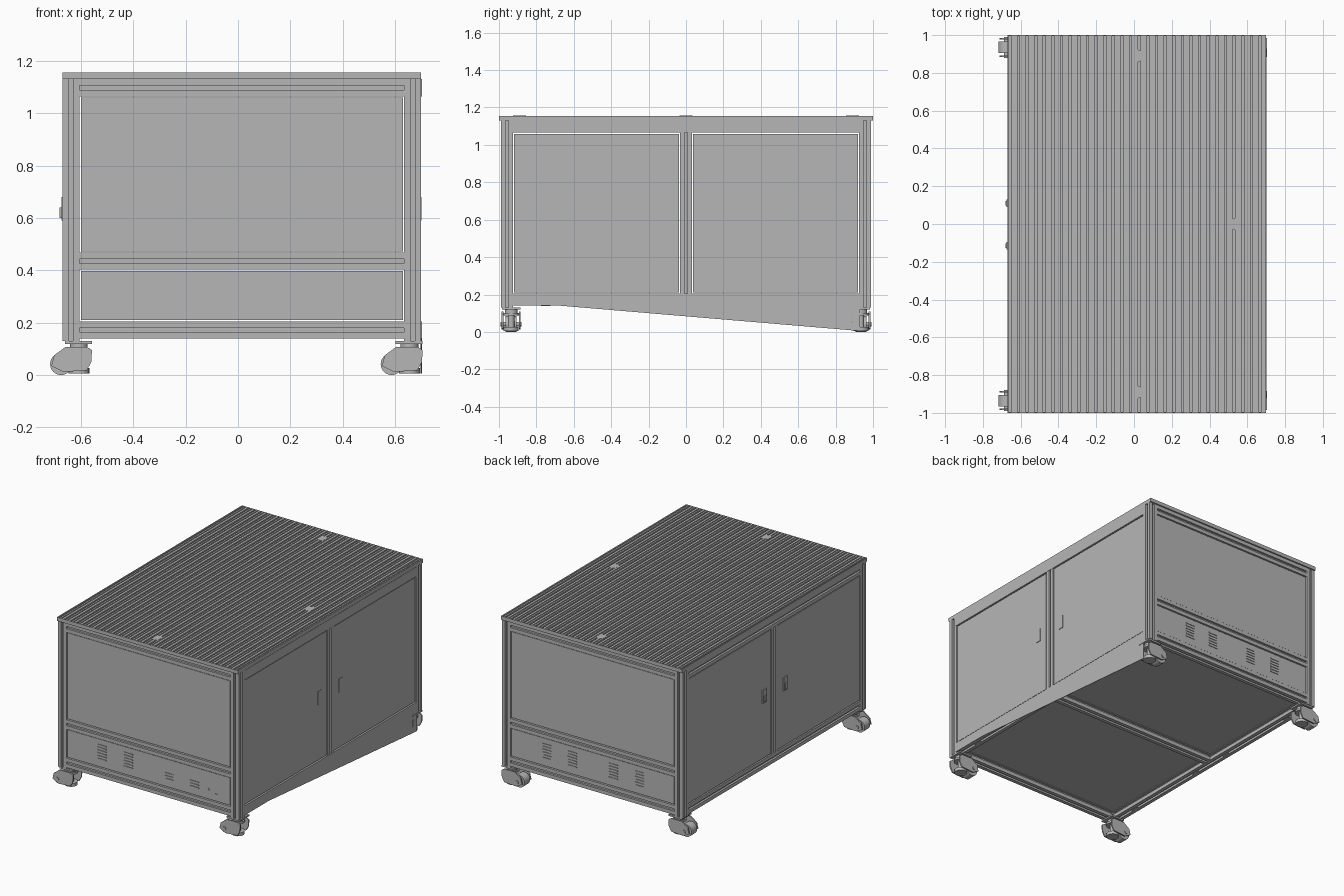
import bpy
import bmesh
from math import pi, cos, sin
from mathutils import Matrix, Vector

cube = bpy.data.objects.get("Cube")
if cube:
    bpy.data.objects.remove(cube, do_unlink=True)

grey = bpy.data.materials.new("plain grey")
grey.use_nodes = True
GREY = (0.47, 0.47, 0.47, 1)
grey.diffuse_color = GREY
grey.node_tree.nodes["Principled BSDF"].inputs["Base Color"].default_value = GREY

# Main measures
LEFT, RIGHT = 0.70, -0.67        # outer faces along x
DEEP = 0.99                      # half depth of the frame
LOW, HIGH = 0.14, 1.13           # frame height
BAR = 0.065                      # width of a frame bar
HALF = BAR / 2
MID_X = (LEFT + RIGHT) / 2
MID_RAIL = 0.435
DOOR_LOW, DOOR_HIGH = LOW + BAR, HIGH - BAR


def finish(bm, name, smooth=False):
    bmesh.ops.recalc_face_normals(bm, faces=bm.faces)
    mesh = bpy.data.meshes.new(name)
    bm.to_mesh(mesh)
    bm.free()
    mesh.materials.append(grey)
    obj = bpy.data.objects.new(name, mesh)
    bpy.context.collection.objects.link(obj)
    if smooth:
        bpy.ops.object.select_all(action="DESELECT")
        obj.select_set(True)
        bpy.context.view_layer.objects.active = obj
        bpy.ops.object.shade_smooth_by_angle()
    return obj


def box(name, x, y, z):
    """Box from three (low, high) ranges."""
    bm = bmesh.new()
    size = [r[1] - r[0] for r in (x, y, z)]
    centre = Vector([(r[0] + r[1]) / 2 for r in (x, y, z)])
    bmesh.ops.create_cube(bm, size=1, matrix=Matrix.Translation(centre) @ Matrix.Diagonal((*size, 1)))
    return finish(bm, name)


def prism(name, points, push, smooth=False):
    """Flat outline pushed along a vector."""
    bm = bmesh.new()
    face = bm.faces.new([bm.verts.new(p) for p in points])
    new = bmesh.ops.extrude_face_region(bm, geom=[face])["geom"]
    bmesh.ops.translate(bm, vec=push, verts=[v for v in new if isinstance(v, bmesh.types.BMVert)])
    return finish(bm, name, smooth)


def cylinder(name, centre, radius, length, axis="Z", sides=24):
    turn = {"Z": Matrix(), "Y": Matrix.Rotation(pi / 2, 4, "X"), "X": Matrix.Rotation(pi / 2, 4, "Y")}[axis]
    bm = bmesh.new()
    bmesh.ops.create_cone(bm, cap_ends=True, segments=sides, radius1=radius, radius2=radius,
                          depth=length, matrix=Matrix.Translation(centre) @ turn)
    return finish(bm, name, True)


def slotted_bar(name, start, end):
    """Square bar with a groove along each of its four sides."""
    start, end = Vector(start), Vector(end)
    push = end - start
    axis = [i for i in range(3) if abs(push[i]) > 0.001][0]
    a, b = [i for i in range(3) if i != axis]
    gap, floor = 0.008, HALF - 0.014
    side = [(HALF, -HALF), (HALF, -gap), (floor, -gap), (floor, gap), (HALF, gap)]
    points = []
    for k in range(4):
        c, s = round(cos(k * pi / 2)), round(sin(k * pi / 2))
        for u, v in side:
            p = start.copy()
            p[a] += u * c - v * s
            p[b] += u * s + v * c
            points.append(p)
    return prism(name, points, push)


# Frame: corner posts, cross rails and long rails
x_posts = (RIGHT + HALF, LEFT - HALF)
y_posts = (-DEEP + HALF, DEEP - HALF)
for x in x_posts:
    for y in y_posts:
        slotted_bar("corner_post", (x, y, LOW - 0.01), (x, y, HIGH))
    slotted_bar("door_post", (x, 0, DOOR_LOW), (x, 0, DOOR_HIGH))
    for z in (LOW + HALF, HIGH - HALF):
        slotted_bar("long_rail", (x, y_posts[0] + HALF, z), (x, y_posts[1] - HALF, z))
for y in y_posts:
    for z in (LOW + HALF, MID_RAIL, HIGH - HALF):
        slotted_bar("cross_rail", (RIGHT + BAR, y, z), (LEFT - BAR, y, z))
slotted_bar("floor_beam", (RIGHT + BAR, 0, LOW + HALF), (LEFT - BAR, 0, LOW + HALF))

# Covers on the left side, the lower one sloping down towards the back
box("upper_cover", (LEFT - 0.002, LEFT + 0.002), (-DEEP + BAR, DEEP - BAR), (DOOR_HIGH, HIGH))
skirt = [(-DEEP + BAR, DOOR_LOW), (-DEEP + BAR, LOW), (-0.67, LOW), (0.93, 0.005), (0.93, DOOR_LOW)]
prism("sloping_skirt", [(LEFT - 0.002, y, z) for y, z in skirt], (0.004, 0, 0))

# Floor panels
for lo, hi in ((-DEEP + BAR, -HALF), (HALF, DEEP - BAR)):
    box("floor_panel", (RIGHT + BAR, LEFT - BAR), (lo, hi), (DOOR_LOW - 0.02, DOOR_LOW - 0.01))

# Slots on the underside of the rails
for x in x_posts:
    for y in (-0.75, -0.15, 0.15, 0.75):
        box("rail_slot_plate", (x - 0.012, x + 0.012), (y - 0.025, y + 0.025), (LOW - 0.002, LOW + 0.004))

# Front and back panels with louvres
GAP = 0.005
vent_x = (-0.34, -0.14, 0.17, 0.36)
for s in (-1, 1):
    face = s * (DEEP - 0.006)
    depth = sorted((face, face - s * 0.02))
    width = (RIGHT + BAR + GAP, LEFT - BAR - GAP)
    box("upper_panel", width, depth, (MID_RAIL + HALF + GAP, DOOR_HIGH - GAP))
    box("lower_panel", width, depth, (DOOR_LOW + GAP, MID_RAIL - HALF - GAP))
    for i, x in enumerate(vent_x):
        count = 3 if s < 0 and i > 1 else 6
        for k in range(count):
            z = 0.26 + 0.019 * k
            box("vent_louvre", (x - 0.033, x + 0.033), sorted((face, face + s * 0.004)), (z, z + 0.007))
cylinder("cable_port", (0.46, -DEEP + 0.005, 0.272), 0.012, 0.006, "Y")
box("small_port", (0.51, 0.535), (-DEEP + 0.003, -DEEP + 0.008), (0.25, 0.26))

# Doors and their handles on both long sides
for outer, s in ((LEFT, 1), (RIGHT, -1)):
    skin = outer - s * 0.003
    for lo, hi, handle in ((-DEEP + BAR, -HALF, -0.115), (HALF, DEEP - BAR, 0.11)):
        box("door", sorted((skin, skin - s * 0.02)), (lo + 0.006, hi - 0.006),
            (DOOR_LOW + 0.006, DOOR_HIGH - 0.006))
        grip = 0.004 if s > 0 else 0.008
        box("door_handle", sorted((skin, skin + s * grip)), (handle - 0.02, handle + 0.02), (0.59, 0.68))
        if s < 0:
            box("handle_latch", (skin - 0.014, skin), (handle - 0.011, handle + 0.011), (0.60, 0.64))

# Grooved table top: one comb outline pushed from front to back
TOP = 1.155
COUNT = 30
pitch = (LEFT - RIGHT) / COUNT
outline = [(RIGHT, HIGH)]
for i in range(COUNT):
    x = RIGHT + i * pitch
    for lo, hi, drop in ((0.15, 0.4, 0.010), (0.65, 0.8, 0.004)):
        outline += [(x + lo * pitch, TOP), (x + lo * pitch, TOP - drop),
                    (x + hi * pitch, TOP - drop), (x + hi * pitch, TOP)]
outline.insert(1, (RIGHT, TOP))
outline += [(LEFT, TOP), (LEFT, HIGH)]
prism("grooved_top", [(x, -0.996, z) for x, z in outline], (0, 1.992, 0))
for s in (-1, 1):
    box("top_end_cap", (RIGHT, LEFT), sorted((s * 0.996, s)), (HIGH, TOP))

# Oval inserts in the top
for x, y in ((0.015, 0.89), (0.015, -0.89), (0.545, 0)):
    ring = []
    for k in range(24):
        a = 2 * pi * k / 24
        ring.append((x + 0.025 * cos(a), y + 0.02 * sin(a) + (0.014 if sin(a) >= 0 else -0.014), TOP - 0.004))
    prism("top_insert", ring, (0, 0, 0.005))

# Levelling casters: mounting plate, housing, wheel and foot
for x in (-0.608, 0.655):
    for s in (-1, 1):
        y = s * 0.935
        box("caster_plate", (x - 0.053, x + 0.05), (y - 0.05, y + 0.05), (0.119, LOW - 0.01))
        cylinder("caster_neck", (x, y, 0.11), 0.034, 0.022)
        cylinder("caster_collar", (x, y, 0.094), 0.042, 0.014)
        cylinder("caster_foot_rod", (x, y, 0.06), 0.017, 0.08)
        cylinder("caster_foot", (x, y, 0.016), 0.04, 0.022)
        cheek = [(-0.105, 0.035), (-0.06, 0.012), (0.03, 0.018), (0.048, 0.05),
                 (0.05, 0.095), (0.03, 0.108), (-0.05, 0.108), (-0.095, 0.075)]
        for t in (-1, 1):
            edge = y + t * 0.042
            prism("caster_cheek", [(x + u, edge, z) for u, z in cheek], (0, t * 0.009, 0))
        cylinder("caster_wheel", (x - 0.068, y, 0.042), 0.042, 0.06, "Y")
        cylinder("caster_axle", (x - 0.068, y, 0.042), 0.012, 0.112, "Y", 16)
